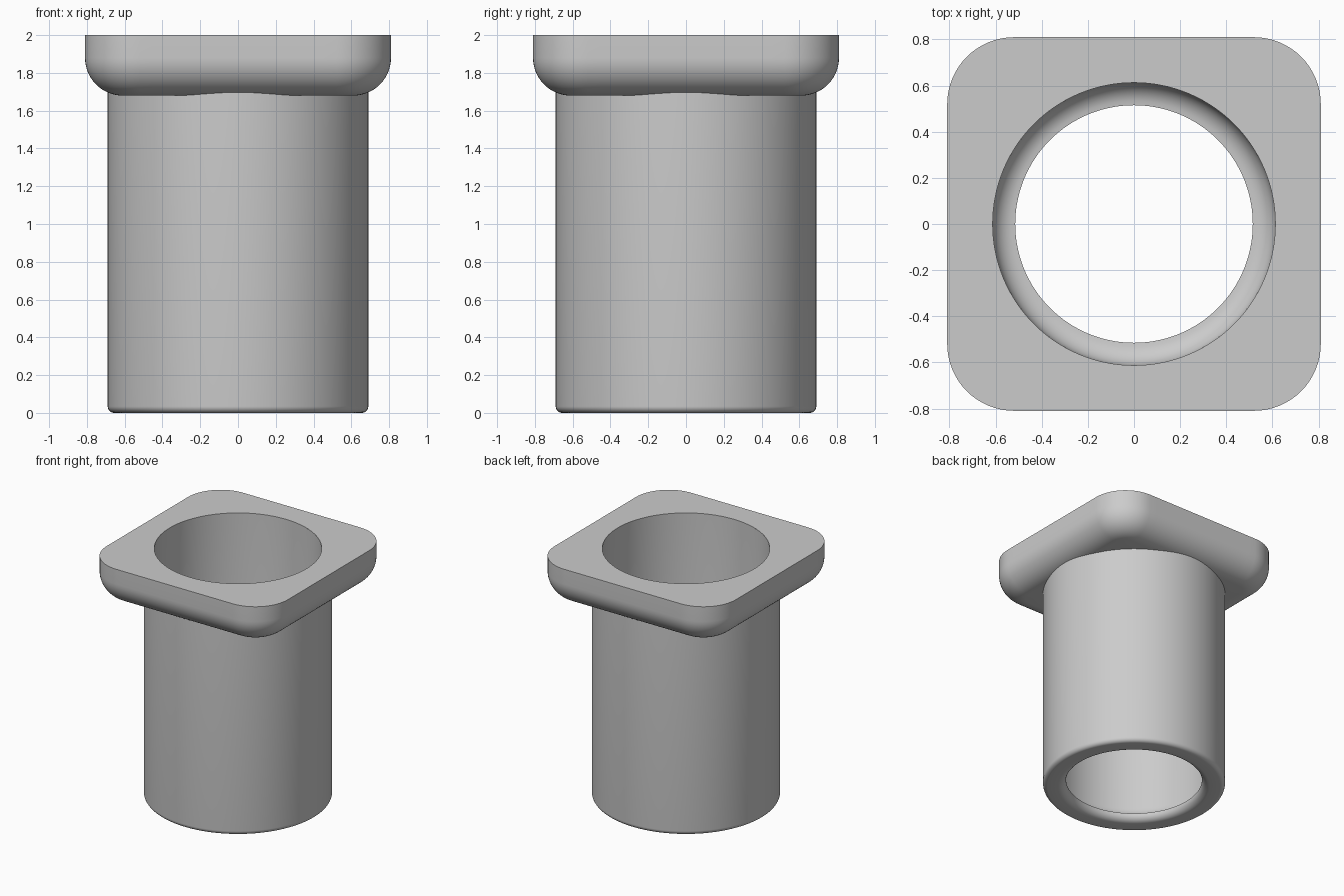
import bpy
import bmesh
from math import cos, sin, pi, hypot

cube = bpy.data.objects.get("Cube")
if cube:
    bpy.data.objects.remove(cube, do_unlink=True)

HEIGHT = 2.0
HOLE_R, BODY_R, LIP_R = 0.613, 0.69, 0.515
HALF, CORNER, FILLET = 0.81, 0.29, 0.2
FLANGE_BASE = 1.68

grey = bpy.data.materials.new("grey")
grey.use_nodes = True
colour = (0.6, 0.6, 0.6, 1)
grey.diffuse_color = colour
grey.node_tree.nodes["Principled BSDF"].inputs["Base Color"].default_value = colour


def loft(name, loops):
    """Join equal-length closed loops into a smooth shell."""
    bm = bmesh.new()
    rings = [[bm.verts.new(p) for p in loop] for loop in loops]
    for a, b in zip(rings, rings[1:]):
        n = len(a)
        for i in range(n):
            j = (i + 1) % n
            bm.faces.new((a[i], a[j], b[j], b[i]))
    bmesh.ops.remove_doubles(bm, verts=bm.verts, dist=0.0002)
    mesh = bpy.data.meshes.new(name)
    bm.to_mesh(mesh)
    bm.free()
    mesh.materials.append(grey)
    obj = bpy.data.objects.new(name, mesh)
    bpy.context.collection.objects.link(obj)
    bpy.ops.object.select_all(action="DESELECT")
    obj.select_set(True)
    bpy.context.view_layer.objects.active = obj
    bpy.ops.object.shade_smooth_by_angle(angle=pi / 6)
    return obj


def arc(cx, cz, rx, rz, start, end, steps=8):
    """Elliptical arc in a profile plane."""
    angles = [start + (end - start) * i / steps for i in range(steps + 1)]
    return [(cx + rx * cos(t), cz + rz * sin(t)) for t in angles]


def circle(r, z, n=128):
    return [(r * cos(2 * pi * i / n), r * sin(2 * pi * i / n), z) for i in range(n)]


def rounded_square(inset, z, arc_steps=16, side_steps=16):
    """Rounded square shrunk by an even inset."""
    r, c = CORNER - inset, HALF - CORNER
    points = []
    for k in range(4):
        co, si = cos(k * pi / 2), sin(k * pi / 2)
        quarter = [(c + r, -c + 2 * c * i / side_steps) for i in range(side_steps)]
        quarter += arc(c, c, r, r, 0, pi / 2, arc_steps)[:-1]
        points += [(x * co - y * si, x * si + y * co, z) for x, y in quarter]
    return points


def to_radius(loop, r):
    return [(x * r / hypot(x, y), y * r / hypot(x, y), z) for x, y, z in loop]


def keep_outside(loop, r):
    """Push points out of the bore, so the underside ends within the wall."""
    return [(x * max(1, r / hypot(x, y)), y * max(1, r / hypot(x, y)), z)
            for x, y, z in loop]


# Tubular body: bore, inward lip, rounded bottom rim, outer wall
lip = HOLE_R - LIP_R
profile = [(HOLE_R, HEIGHT)]
profile += arc(LIP_R, 0.16, lip, 0.1, 0, -pi / 2)
profile += arc(LIP_R + 0.06, 0.055, 0.06, 0.055, pi, 3 * pi / 2)
profile += arc(BODY_R - 0.035, 0.035, 0.035, 0.035, -pi / 2, 0)
profile += [(BODY_R, FLANGE_BASE + 0.06)]
loft("tube_body", [circle(r, z) for r, z in profile])

# Square flange with a large rounding below and a flat top around the bore
wall = (HOLE_R + BODY_R) / 2
under = rounded_square(FILLET, FLANGE_BASE)
loops = [to_radius(under, wall)]
for out, z in arc(0, FLANGE_BASE + FILLET, FILLET, FILLET, -pi / 2, 0, 14):
    loops.append(keep_outside(rounded_square(FILLET - out, z), wall))
top = rounded_square(0, HEIGHT)
loops += [top, to_radius(top, HOLE_R)]
loft("square_flange", loops)
